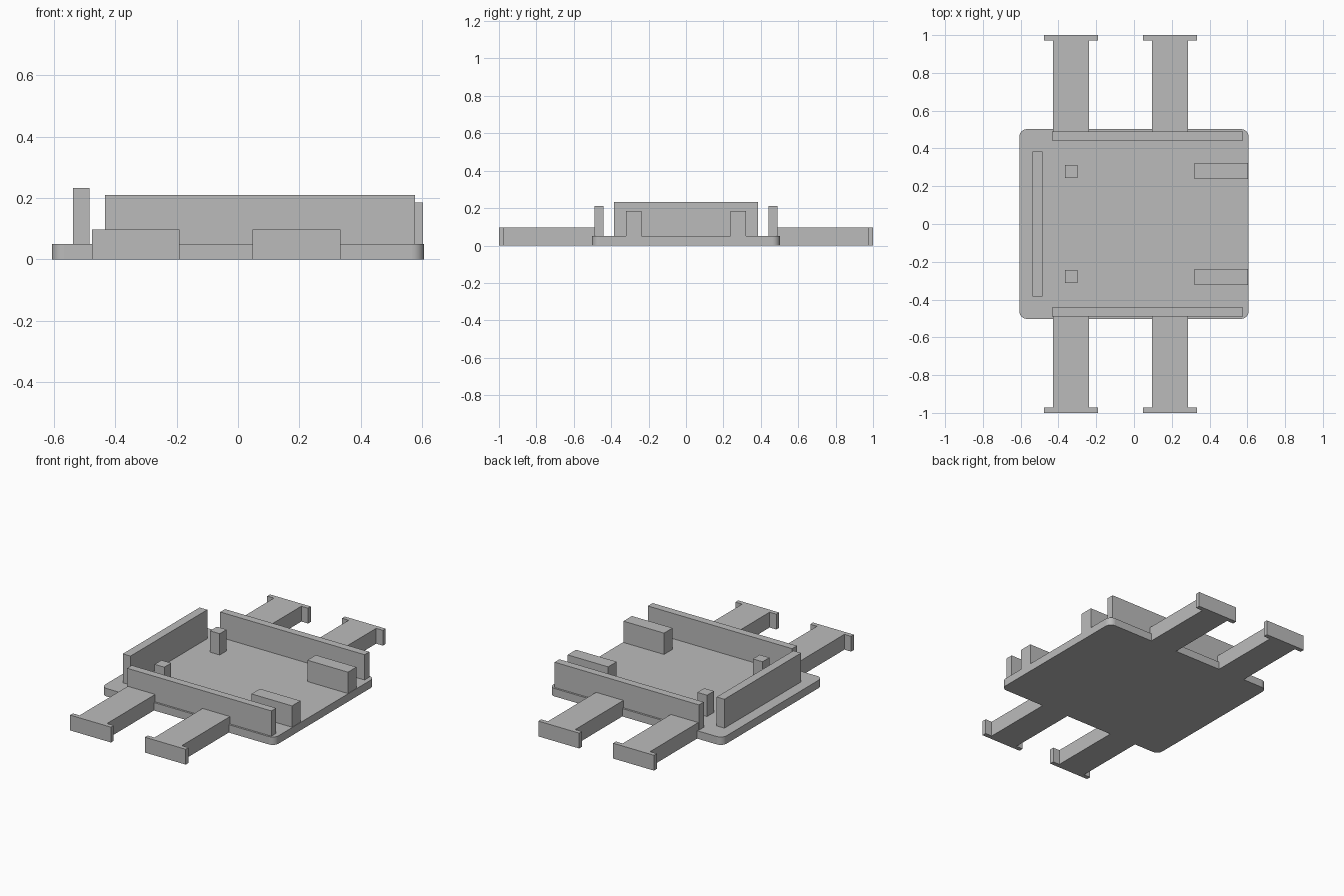
import bpy

cube = bpy.data.objects.get("Cube")
if cube:
    bpy.data.objects.remove(cube, do_unlink=True)

# Single plain grey material
grey = bpy.data.materials.new("plain_grey")
grey.use_nodes = True
colour = (0.5, 0.5, 0.5, 1)
grey.diffuse_color = colour
grey.node_tree.nodes["Principled BSDF"].inputs["Base Color"].default_value = colour


def box(name, x, y, z):
    """Box spanning the given (low, high) range on each axis."""
    bpy.ops.mesh.primitive_cube_add(size=1)
    obj = bpy.context.object
    obj.name = name
    spans = (x, y, z)
    obj.location = [(low + high) / 2 for low, high in spans]
    obj.scale = [high - low for low, high in spans]
    bpy.ops.object.transform_apply(location=False, rotation=False, scale=True)
    obj.data.materials.append(grey)
    return obj


def box_pair(name, x, y, z):
    """Matching boxes at the front and the back."""
    box("back_" + name, x, y, z)
    box("front_" + name, x, (-y[1], -y[0]), z)


THICK = 0.05
ARM_TOP = 0.097
BLOCK_TOP = 0.185

# Base plate with rounded vertical corners
plate = box("base_plate", (-0.607, 0.607), (-0.502, 0.502), (0, THICK))
weights = plate.data.attributes.new("bevel_weight_edge", 'FLOAT', 'EDGE')
for edge in plate.data.edges:
    a, b = (plate.data.vertices[i].co for i in edge.vertices)
    weights.data[edge.index].value = float(abs(a.z - b.z) > THICK / 2)
bevel = plate.modifiers.new("round_corners", 'BEVEL')
bevel.limit_method = 'WEIGHT'
bevel.width = 0.04
bevel.segments = 8
bpy.context.view_layer.objects.active = plate
bpy.ops.object.shade_smooth_by_angle()

# Upright walls
box("right_wall", (-0.538, -0.484), (-0.384, 0.384), (THICK, 0.233))
box_pair("wall", (-0.434, 0.577), (0.442, 0.49), (THICK, 0.21))

# Guide blocks and small posts
box_pair("guide_block", (0.32, 0.604), (0.237, 0.322), (THICK, BLOCK_TOP))
box_pair("post", (-0.366, -0.298), (0.243, 0.312), (THICK, BLOCK_TOP))

# Arms with flanged ends
for side, centre in (("right", -0.333), ("left", 0.191)):
    box_pair(side + "_arm", (centre - 0.096, centre + 0.096), (0.488, 0.972), (0, ARM_TOP))
    box_pair(side + "_flange", (centre - 0.143, centre + 0.143), (0.972, 1), (0, ARM_TOP))
